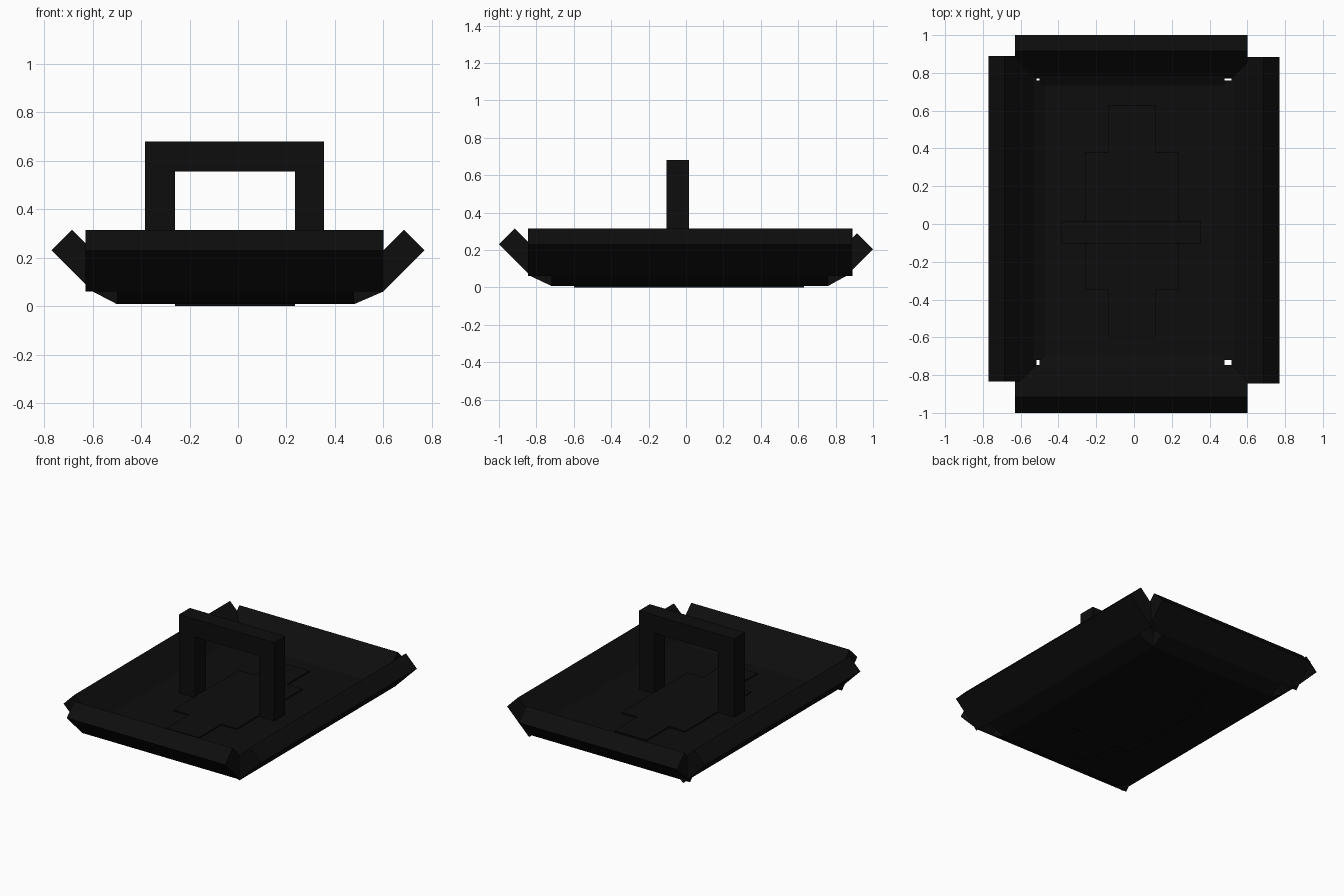
import bpy
import bmesh
from mathutils import Vector

cube = bpy.data.objects.get("Cube")
if cube:
    bpy.data.objects.remove(cube, do_unlink=True)

black = bpy.data.materials.new("matte black")
black.use_nodes = True
colour = (0.004, 0.004, 0.004, 1)
black.diffuse_color = colour
black.node_tree.nodes["Principled BSDF"].inputs["Base Color"].default_value = colour


def prism(name, profile, axis, start, end):
    """Extrude a closed profile along x, y or z from start to end."""
    place = {
        "x": lambda a, b, t: (t, a, b),
        "y": lambda a, b, t: (a, t, b),
        "z": lambda a, b, t: (a, b, t),
    }[axis]
    bm = bmesh.new()
    face = bm.faces.new([bm.verts.new(place(a, b, start)) for a, b in profile])
    grown = bmesh.ops.extrude_face_region(bm, geom=[face], use_keep_orig=True)
    moved = [v for v in grown["geom"] if isinstance(v, bmesh.types.BMVert)]
    bmesh.ops.translate(bm, verts=moved, vec=Vector(place(0, 0, end - start)))
    bmesh.ops.recalc_face_normals(bm, faces=bm.faces)
    mesh = bpy.data.meshes.new(name)
    bm.to_mesh(mesh)
    bm.free()
    mesh.materials.append(black)
    obj = bpy.data.objects.new(name, mesh)
    bpy.context.collection.objects.link(obj)
    return obj


def rectangle(a0, a1, b0, b1):
    return [(a0, b0), (a1, b0), (a1, b1), (a0, b1)]


def slab(bottom, top, thickness):
    """Cross-section of a board whose outer face runs from bottom to top."""
    low, high = Vector(bottom), Vector(top)
    run = (high - low).normalized()
    side = -1 if high.x > low.x else 1
    inward = Vector((run.y, -run.x)) * side * thickness
    return [tuple(p) for p in (low, high, high + inward, low + inward)]


THICK = 0.12
LEFT, RIGHT, FRONT, BACK = -0.5, 0.48, -0.72, 0.76

# Flat floor with a slightly proud cross-shaped centre
prism("floor", rectangle(LEFT, RIGHT, FRONT, BACK), "z", 0.008, 0.13)
centre = [(-0.135, -0.6), (0.115, -0.6), (0.115, -0.35), (0.235, -0.35),
          (0.235, 0.38), (0.115, 0.38), (0.115, 0.63), (-0.135, 0.63),
          (-0.135, 0.38), (-0.26, 0.38), (-0.26, -0.35), (-0.135, -0.35)]
prism("floor_centre", centre, "z", 0, 0.138)

# Each side: a shallow board at the floor edge, then a steep rim board
sides = [
    # name, axis, floor edge, knee, rim, knee span, rim span
    ("left", "y", RIGHT, (0.60, 0.06), (0.77, 0.23), (FRONT, BACK), (-0.845, 0.885)),
    ("right", "y", LEFT, (-0.60, 0.06), (-0.77, 0.23), (FRONT, BACK), (-0.835, 0.89)),
    ("front", "x", FRONT, (-0.83, 0.06), (-1.0, 0.23), (LEFT, RIGHT), (-0.63, 0.60)),
    ("back", "x", BACK, (0.855, 0.06), (1.0, 0.205), (LEFT, RIGHT), (-0.63, 0.60)),
]
for name, axis, edge, knee, rim, low_span, rim_span in sides:
    prism(name + "_lower_board", slab((edge, 0.008), knee, THICK), axis, *low_span)
    prism(name + "_rim_board", slab(knee, rim, THICK), axis, *rim_span)

# Square carrying handle across the middle
arch = [(-0.385, 0.1), (-0.26, 0.1), (-0.26, 0.555), (0.235, 0.555),
        (0.235, 0.1), (0.355, 0.1), (0.355, 0.68), (-0.385, 0.68)]
prism("handle", arch, "y", -0.105, 0.015)
